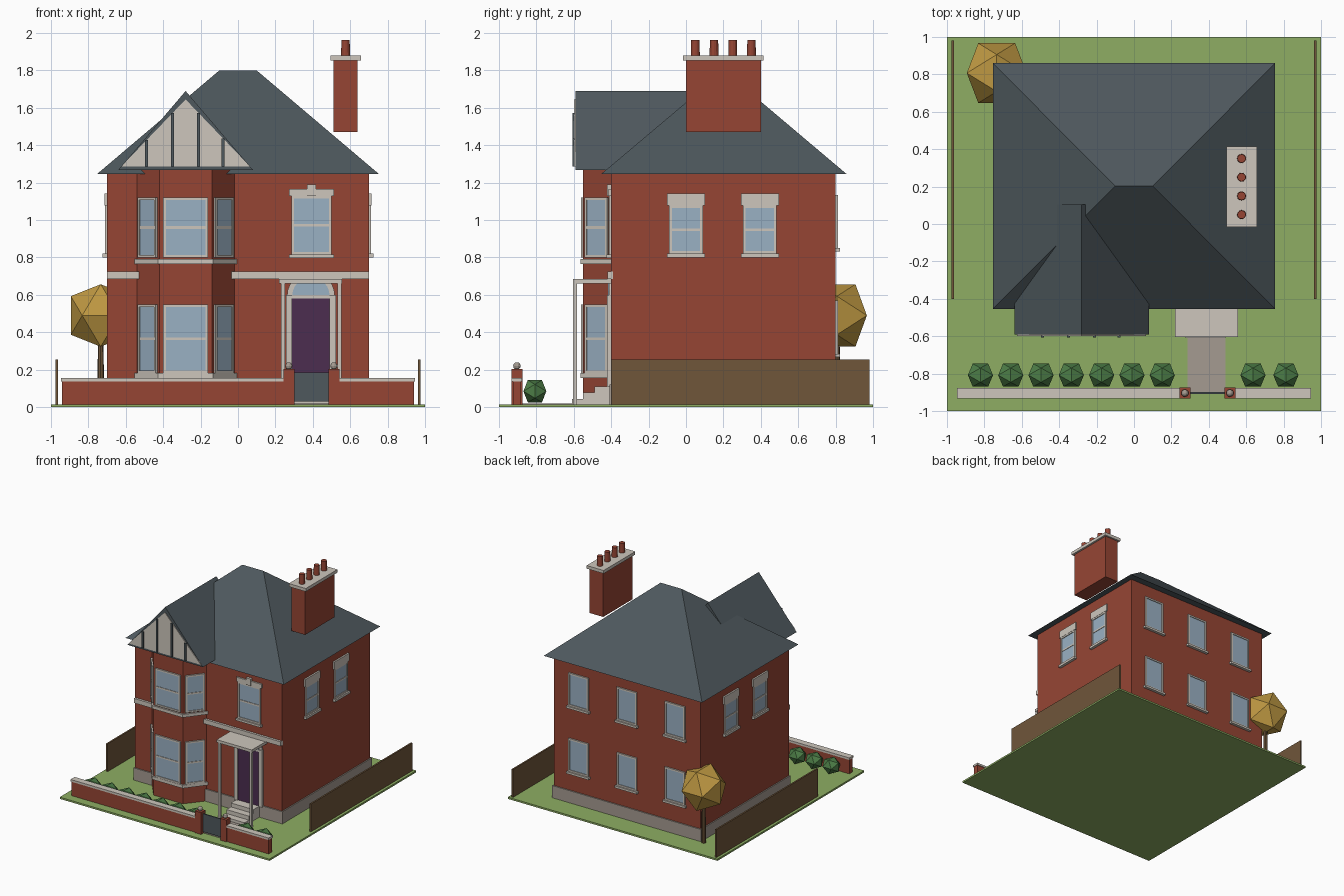
import bpy, bmesh, math
from mathutils import Matrix, Vector

if "Cube" in bpy.data.objects:
    bpy.data.objects.remove(bpy.data.objects["Cube"])


def material(name, r, g, b):
    lin = [((c / 255 + 0.055) / 1.055) ** 2.4 for c in (r, g, b)] + [1]
    m = bpy.data.materials.new(name)
    m.use_nodes = True
    m.diffuse_color = lin
    m.node_tree.nodes["Principled BSDF"].inputs["Base Color"].default_value = lin
    return m


BRICK = material("red brick", 150, 69, 52)
CREAM = material("cream stone", 205, 198, 188)
SLATE = material("slate", 78, 88, 93)
GLASS = material("window glass", 154, 177, 196)
GRASS = material("grass", 142, 174, 99)
WOOD = material("brown wood", 112, 86, 58)
DOOR = material("purple paint", 76, 45, 80)
STONE = material("grey stone", 165, 155, 145)
LEAF = material("hedge green", 76, 124, 70)
GOLD = material("golden leaves", 190, 152, 66)


def finish(name, bm, mat, matrix=None):
    bmesh.ops.recalc_face_normals(bm, faces=bm.faces)
    mesh = bpy.data.meshes.new(name)
    bm.to_mesh(mesh)
    bm.free()
    mesh.materials.append(mat)
    ob = bpy.data.objects.new(name, mesh)
    if matrix:
        ob.matrix_world = matrix
    bpy.context.collection.objects.link(ob)
    return ob


def boxes(name, mat, spans, matrix=None):
    """Join boxes, each given as (x0, x1, y0, y1, z0, z1)."""
    bm = bmesh.new()
    for x0, x1, y0, y1, z0, z1 in spans:
        mid = Vector((x0 + x1, y0 + y1, z0 + z1)) / 2
        size = Matrix.Diagonal((x1 - x0, y1 - y0, z1 - z0, 1))
        bmesh.ops.create_cube(bm, size=1, matrix=Matrix.Translation(mid) @ size)
    return finish(name, bm, mat, matrix)


def prism(name, mat, profile, d0, d1, axis="Z"):
    """Extrude a 2D profile along Z, or along Y for an x-z profile."""
    bm = bmesh.new()
    rings = [[bm.verts.new((a, b, d) if axis == "Z" else (a, d, b)) for a, b in profile]
             for d in (d0, d1)]
    n = len(profile)
    for ring in rings:
        bm.faces.new(ring)
    for i in range(n):
        j = (i + 1) % n
        bm.faces.new((rings[0][i], rings[0][j], rings[1][j], rings[1][i]))
    return finish(name, bm, mat)


def hull(name, mat, points, matrix=None):
    bm = bmesh.new()
    for p in points:
        bm.verts.new(p)
    bmesh.ops.convex_hull(bm, input=bm.verts)
    bmesh.ops.dissolve_limit(bm, angle_limit=0.01, verts=bm.verts, edges=bm.edges)
    return finish(name, bm, mat, matrix)


def foliage(name, mat, centre, size):
    phi = (1 + 5 ** 0.5) / 2
    pts = []
    for s in (-1, 1):
        for t in (-phi, phi):
            pts += [(0, s, t), (s, t, 0), (t, 0, s)]
    unit = 1 / math.hypot(1, phi)
    scale = Matrix.Diagonal([unit * s for s in size] + [1])
    return hull(name, mat, pts, Matrix.Translation(centre) @ scale)


def window(name, x, y, angle, w, z0, z1, sash=True, sill=0.0, lintel=0.0):
    """Framed window on a wall; local -y points outward."""
    m = Matrix.Translation((x, y, 0)) @ Matrix.Rotation(math.radians(angle), 4, "Z")
    h, f, mid = w / 2, 0.014, (z0 + z1) / 2
    boxes(name + "_glass", GLASS, [(-h + f, h - f, -0.006, 0.004, z0 + f, z1 - f)], m)
    parts = [(-h, -h + f, -0.012, 0.004, z0, z1), (h - f, h, -0.012, 0.004, z0, z1),
             (-h + f, h - f, -0.012, 0.004, z0, z0 + f), (-h + f, h - f, -0.012, 0.004, z1 - f, z1)]
    if sash:
        parts.append((-h + f, h - f, -0.01, 0.004, mid - 0.007, mid + 0.007))
    if sill:
        parts.append((-h - 0.012, h + 0.012, -0.024, 0.004, z0 - sill, z0))
    if lintel:
        parts.append((-h - 0.012, h + 0.012, -0.014, 0.004, z1, z1 + lintel))
    boxes(name + "_frame", CREAM, parts, m)


# Plot, path and side fences
boxes("lawn", GRASS, [(-1, 1, -1, 1, 0, 0.015)])
boxes("path", STONE, [(0.285, 0.49, -0.9, -0.6, 0.012, 0.019)])
for side in (-1, 1):
    boxes("side_fence", WOOD, [(side * 0.97 - 0.007, side * 0.97 + 0.007, -0.4, 0.98, 0.01, 0.255)])

# House body and hipped roof
boxes("house_walls", BRICK, [(-0.7, 0.7, -0.4, 0.8, 0.015, 1.25)])
boxes("plinth", STONE, [(-0.71, 0.71, -0.41, 0.81, 0.015, 0.12)])
hull("main_roof", SLATE, [(x, y, 1.245) for x in (-0.755, 0.755) for y in (-0.455, 0.86)]
     + [(-0.1, 0.203, 1.8), (0.1, 0.203, 1.8)])
boxes("string_course", CREAM, [(-0.7, -0.53, -0.42, -0.39, 0.686, 0.725),
                               (-0.035, 0.7, -0.42, -0.39, 0.686, 0.725)])

# Two-storey bay
MID = -0.28


def bay_plan(out):
    return [(MID - 0.26 - out, -0.39), (MID - 0.26 - out, -0.4), (MID - 0.14 - out / 2, -0.55 - out),
            (MID + 0.14 + out / 2, -0.55 - out), (MID + 0.26 + out, -0.4), (MID + 0.26 + out, -0.39)]


prism("bay_walls", BRICK, bay_plan(0), 0.015, 1.272)
for z in (0.155, 0.765):
    prism("bay_sill", CREAM, bay_plan(0.014), z, z + 0.027)
splay = math.degrees(math.atan2(0.15, 0.12))
for z0, z1 in ((0.182, 0.548), (0.8, 1.12)):
    window("bay_front_window", MID, -0.55, 0, 0.24, z0, z1)
    for s in (-1, 1):
        window("bay_side_window", MID + s * 0.2, -0.475, s * splay, 0.156, z0, z1)

# Half-timbered gable over the bay
prism("gable_roof", SLATE, [(MID - 0.36, 1.268), (MID + 0.36, 1.268), (MID, 1.69)], -0.592, 0.105, "Y")
prism("gable_panel", CREAM, [(MID - 0.345, 1.286), (MID + 0.345, 1.286), (MID, 1.645)], -0.598, -0.59, "Y")
boxes("gable_timbers", SLATE, [
    (MID + d - 0.008, MID + d + 0.008, -0.608, -0.595, 1.286, 1.286 + 0.359 * (1 - abs(d) / 0.345))
    for d in (-0.208, -0.07, 0.07, 0.2)])

# Chimney with four pots
boxes("chimney_stack", BRICK, [(0.51, 0.64, 0, 0.4, 1.47, 1.855)])
boxes("chimney_cap", CREAM, [(0.495, 0.657, -0.015, 0.415, 1.853, 1.88)])
bm = bmesh.new()
for i in range(4):
    bmesh.ops.create_cone(bm, cap_ends=True, segments=12, radius1=0.024, radius2=0.022, depth=0.085,
                          matrix=Matrix.Translation((0.575, 0.05 + i * 0.1, 1.92)))
finish("chimney_pots", bm, BRICK)

# Windows on the plain walls
window("front_window", 0.393, -0.4, 0, 0.215, 0.815, 1.13, sill=0.018, lintel=0.037)
boxes("keystone", CREAM, [(0.37, 0.416, -0.422, -0.39, 1.13, 1.19)])
for s in (-1, 1):
    for y in (0, 0.395):
        window("side_window", s * 0.7, y, s * 90, 0.18, 0.82, 1.078, sill=0.02, lintel=0.065)
for x in (-0.46, 0, 0.46):
    for z in (0.285, 0.85):
        window("back_window", x, 0.8, 180, 0.19, z, z + 0.285, sash=False, sill=0.018)

# Front door with fanlight
DX = 0.39


def half_disc(r):
    return [(DX + r * math.cos(math.pi * i / 12), 0.595 + r * math.sin(math.pi * i / 12)) for i in range(13)]


boxes("front_door", DOOR, [(DX - 0.103, DX + 0.103, -0.412, -0.39, 0.11, 0.58)])
boxes("door_surround", CREAM, [(DX - 0.133, DX - 0.1, -0.422, -0.39, 0.11, 0.6),
                               (DX + 0.1, DX + 0.133, -0.422, -0.39, 0.11, 0.6),
                               (DX - 0.1, DX + 0.1, -0.418, -0.39, 0.58, 0.6)])
prism("fanlight_arch", CREAM, half_disc(0.128), -0.412, -0.39, "Y")
prism("fanlight_glass", GLASS, half_disc(0.1), -0.416, -0.41, "Y")

# Porch canopy, posts and steps
boxes("porch_canopy", CREAM, [(0.22, 0.555, -0.605, -0.39, 0.662, 0.686)])
boxes("porch_posts", CREAM, [(x, x + 0.02, -0.603, -0.583, 0.015, 0.665) for x in (0.23, 0.533)])
boxes("door_steps", CREAM, [(0.275, 0.49, -0.61 + i * 0.06, -0.39, 0.012, 0.043 + i * 0.034)
                            for i in range(3)])

# Garden wall, gate piers and gate
runs = ((-0.94, 0.27), (0.51, 0.94))
boxes("garden_wall", BRICK, [(a, b, -0.925, -0.882, 0.01, 0.14) for a, b in runs])
boxes("wall_coping", CREAM, [(a - 0.005, b + 0.005, -0.932, -0.876, 0.138, 0.156) for a, b in runs])
for x in (0.272, 0.513):
    boxes("gate_pier", BRICK, [(x - 0.029, x + 0.029, -0.933, -0.875, 0.005, 0.203)])
    bm = bmesh.new()
    bmesh.ops.create_uvsphere(bm, u_segments=10, v_segments=6, radius=0.02,
                              matrix=Matrix.Translation((x, -0.904, 0.22)))
    finish("pier_ball", bm, STONE)
boxes("gate", SLATE, [(0.3, 0.486, -0.909, -0.899, 0.03, 0.185)])

# Hedge bushes and tree
for x in [-0.821 + i * 0.162 for i in range(7)] + [0.636, 0.812]:
    foliage("hedge_bush", LEAF, (x, -0.808, 0.085), (0.079, 0.072, 0.07))
bm = bmesh.new()
bmesh.ops.create_cone(bm, cap_ends=True, segments=8, radius1=0.019, radius2=0.014, depth=0.4,
                      matrix=Matrix.Translation((-0.734, 0.807, 0.205)))
finish("tree_trunk", bm, WOOD)
foliage("tree_crown", GOLD, (-0.734, 0.807, 0.49), (0.188, 0.188, 0.196))
